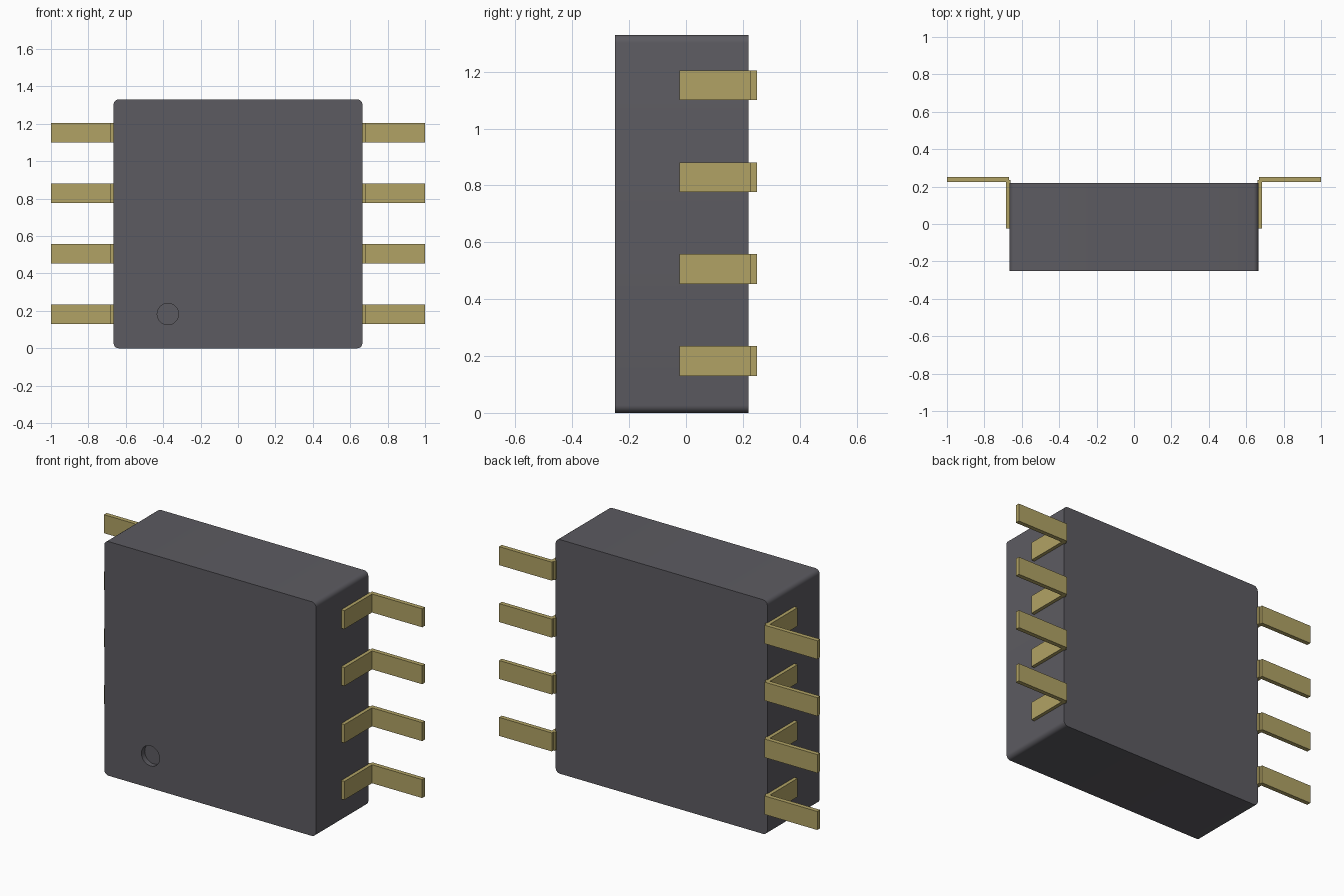
import bpy, bmesh, math
from mathutils import Vector

old = bpy.data.objects.get("Cube")
if old:
    bpy.data.objects.remove(old, do_unlink=True)


def material(name, color):
    m = bpy.data.materials.new(name)
    m.use_nodes = True
    m.diffuse_color = color
    m.node_tree.nodes["Principled BSDF"].inputs["Base Color"].default_value = color
    return m


def finish(bm, name, mat):
    bmesh.ops.recalc_face_normals(bm, faces=bm.faces[:])
    mesh = bpy.data.meshes.new(name)
    bm.to_mesh(mesh)
    bm.free()
    mesh.materials.append(mat)
    obj = bpy.data.objects.new(name, mesh)
    bpy.context.collection.objects.link(obj)
    return obj


def extrude_profile(bm, points, offset):
    face = bm.faces.new([bm.verts.new(p) for p in points])
    grown = bmesh.ops.extrude_face_region(bm, geom=[face])["geom"]
    moved = [v for v in grown if isinstance(v, bmesh.types.BMVert)]
    bmesh.ops.translate(bm, verts=moved, vec=offset)


plastic = material("dark grey plastic", (0.108, 0.105, 0.120, 1))
metal = material("dull gold metal", (0.440, 0.365, 0.130, 1))

HALF, HEIGHT, FRONT, BACK = 0.665, 1.33, -0.25, 0.22

# Package body with four rounded corner edges
bm = bmesh.new()
extrude_profile(bm, [(-HALF, FRONT, 0), (HALF, FRONT, 0),
                     (HALF, FRONT, HEIGHT), (-HALF, FRONT, HEIGHT)],
                Vector((0, BACK - FRONT, 0)))
corners = [e for e in bm.edges
           if abs(e.verts[0].co.y - e.verts[1].co.y) > 0.1]
bmesh.ops.bevel(bm, geom=corners, offset=0.027, segments=6, profile=0.5,
                affect='EDGES')
body = finish(bm, "package_body", plastic)

# Round index dimple sunk into the front
bpy.ops.mesh.primitive_cylinder_add(vertices=48, radius=0.057, depth=0.06,
                                    location=(-0.375, FRONT, 0.183),
                                    rotation=(math.pi / 2, 0, 0))
cutter = bpy.context.object
cutter.name = "dimple_cutter"
cutter.data.materials.append(plastic)
cutter.hide_render = True
cut = body.modifiers.new("dimple", 'BOOLEAN')
cut.operation = 'DIFFERENCE'
cut.solver = 'EXACT'
cut.object = cutter
bpy.context.view_layer.objects.active = body
body.select_set(True)
cutter.select_set(False)
bpy.ops.object.modifier_apply(modifier=cut.name)
bpy.data.objects.remove(cutter, do_unlink=True)
bpy.ops.object.shade_smooth_by_angle(angle=math.radians(30))

# Bent leads: a strip up the side wall and a foot reaching outwards
lead_profile = [(HALF - 0.005, -0.023), (0.685, -0.023), (0.685, 0.225),
                (1.0, 0.225), (1.0, 0.25), (0.668, 0.25),
                (0.668, 0.235), (HALF - 0.005, 0.235)]
for side, label in ((1, "left"), (-1, "right")):
    for i in range(4):
        z = 0.13 + i * 0.3233
        bm = bmesh.new()
        extrude_profile(bm, [(side * x, y, z) for x, y in lead_profile],
                        Vector((0, 0, 0.105)))
        finish(bm, f"{label}_lead_{i + 1}", metal)
